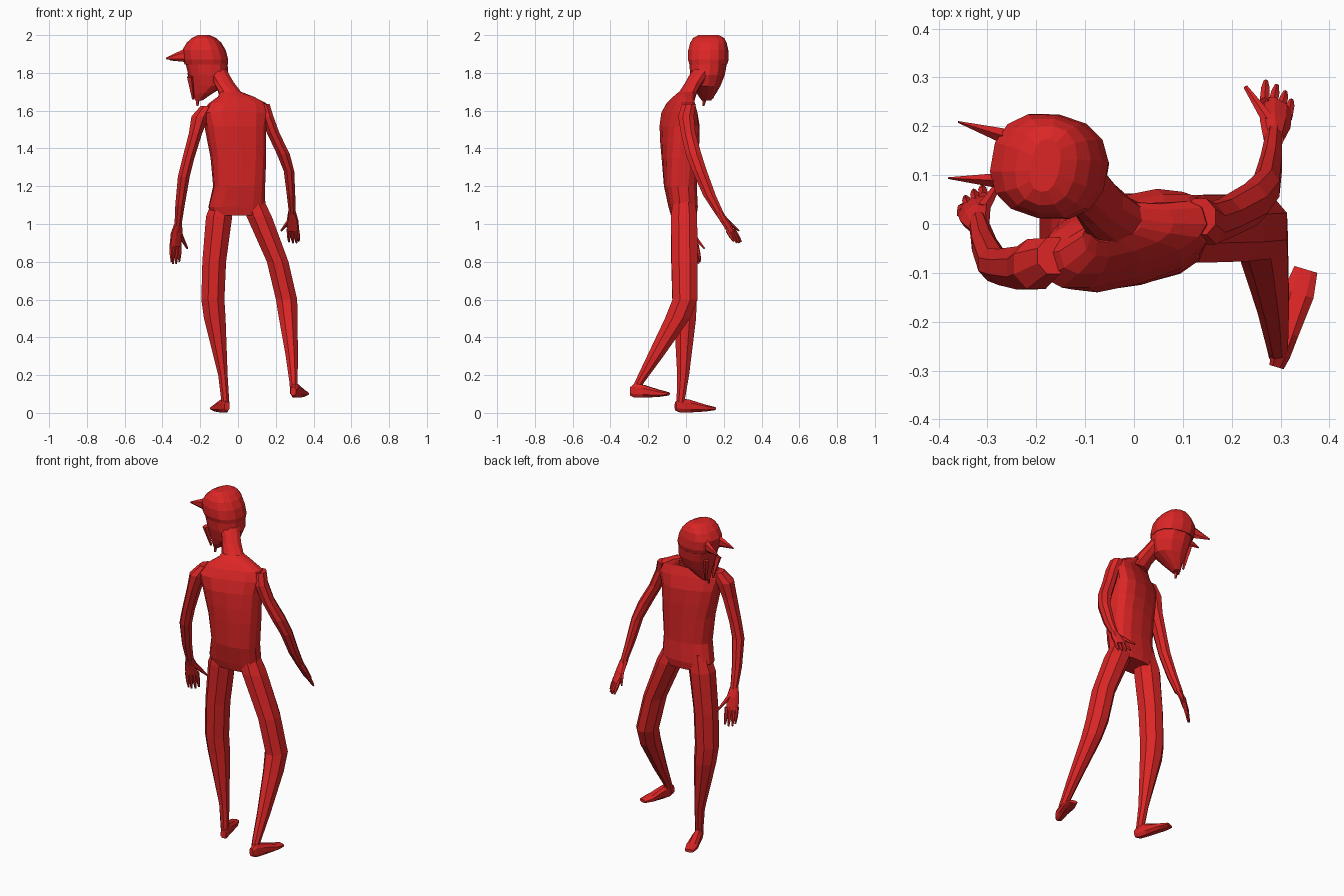
import bpy, bmesh, math
from mathutils import Vector

red = bpy.data.materials.new("flat red")
red.diffuse_color = (0.716, 0.019, 0.019, 1)


def loft(name, rings, n=8, p=1.0):
    """Skin a row of rings; a ring is (centre, half axis u, half axis v)."""
    bm = bmesh.new()
    loops = []
    for c, u, v in rings:
        loop = []
        for i in range(n):
            a = 2 * math.pi * (i + 0.5) / n
            ca, sa = math.cos(a), math.sin(a)
            ca = math.copysign(abs(ca) ** p, ca)
            sa = math.copysign(abs(sa) ** p, sa)
            loop.append(bm.verts.new(Vector(c) + Vector(u) * ca + Vector(v) * sa))
        loops.append(loop)
    for a, b in zip(loops, loops[1:]):
        for i in range(n):
            j = (i + 1) % n
            bm.faces.new((a[i], a[j], b[j], b[i]))
    bm.faces.new(loops[0])
    bm.faces.new(loops[-1])
    bmesh.ops.recalc_face_normals(bm, faces=bm.faces)
    me = bpy.data.meshes.new(name)
    bm.to_mesh(me)
    bm.free()
    me.materials.append(red)
    ob = bpy.data.objects.new(name, me)
    bpy.context.collection.objects.link(ob)
    return ob


def flat(z, x, y, rx, ry, yaw=0):
    """Horizontal oval ring."""
    c, s = math.cos(math.radians(yaw)), math.sin(math.radians(yaw))
    return ((x, y, z), (rx * c, rx * s, 0), (-ry * s, ry * c, 0))


def stack(name, rows, n=8, p=1.0):
    return loft(name, [flat(*r) for r in rows], n, p)


def rod(name, p0, p1, r0, r1, n=6, tall=1.0):
    """Tapered rod between two points; tall stretches its upright axis."""
    p0, p1 = Vector(p0), Vector(p1)
    d = (p1 - p0).normalized()
    side = d.cross(Vector((0, 0, 1))).normalized()
    up = side.cross(d)
    return loft(name, [(p0, side * r0, up * r0 * tall), (p1, side * r1, up * r1 * tall)], n)


def foot(name, heel, toe, z):
    """Wedge foot: tall narrow heel, wide flat toe."""
    h, t = Vector((*heel, 0)), Vector((*toe, 0))
    side = (t - h).normalized().cross(Vector((0, 0, 1)))
    rings = []
    for f, w, lo, hi in ((0, .016, .012, .06), (.12, .022, .0, .08), (.35, .026, .0, .072),
                         (.75, .034, .006, .045), (1, .026, .014, .032)):
        c = h.lerp(t, f) + Vector((0, 0, z + (lo + hi) / 2))
        rings.append((c, side * w, Vector((0, 0, (hi - lo) / 2))))
    loft(name, rings, 8, 0.8)


def hand(name, knuckles, tips, thumb):
    """Four fingers spread between two knuckle ends, plus a thumb."""
    a, b = Vector(knuckles[0]), Vector(knuckles[1])
    for i, tip in enumerate(tips):
        base = a.lerp(b, i / 3)
        mid = base.lerp(Vector(tip), 0.6)
        rod(name + "_finger", base, mid, .011, .010)
        rod(name + "_fingertip", mid, tip, .010, .005)
    rod(name + "_thumb", thumb[0], thumb[1], .015, .005)


# torso, twisted at the shoulders
stack("torso", [
    (1.045, -.005, -.012, .135, .068, 3), (1.09, -.006, -.015, .152, .078, 4),
    (1.2, .006, -.03, .138, .086, 6), (1.35, .002, -.032, .147, .092, 10),
    (1.43, -.006, -.033, .155, .094, 13), (1.52, -.014, -.034, .165, .092, 16),
    (1.59, -.016, -.035, .185, .075, 17), (1.64, -.002, -.028, .155, .055, 17),
    (1.675, -.012, -.012, .095, .045, 17), (1.70, -.04, .005, .055, .038, 17)], 14, .75)
stack("neck", [(1.65, -.02, -.01, .075, .055, 10), (1.70, -.045, .012, .062, .048, 10),
               (1.75, -.075, .045, .055, .048), (1.82, -.115, .09, .055, .055)], 10)

# head, turned to one side and bowed
stack("face", [
    (1.655, -.208, .108, .02, .026, -10), (1.69, -.185, .108, .048, .05, -10),
    (1.73, -.16, .11, .088, .07, -10), (1.79, -.157, .114, .106, .09, -10),
    (1.87, -.17, .118, .112, .1, -10)], 12, .85)
stack("skull_cap", [
    (1.845, -.168, .118, .114, .1, -10), (1.87, -.172, .118, .119, .108, -10),
    (1.92, -.18, .118, .114, .107, -10), (1.96, -.18, .119, .09, .098, -10),
    (1.985, -.18, .12, .062, .083, -10), (2.0, -.182, .12, .03, .055, -10)], 14, .85)

# horns and beard strands
rod("horn", (-.25, .175, 1.895), (-.36, .209, 1.87), .02, .002, 6, 2.1)
rod("horn", (-.26, .088, 1.895), (-.38, .094, 1.876), .02, .002, 6, 2.1)
for start, end in (((-.255, .06, 1.78), (-.238, .088, 1.66)),
                   ((-.25, .165, 1.80), (-.23, .14, 1.665)),
                   ((-.215, .105, 1.70), (-.215, .092, 1.625))):
    rod("beard_strand", start, end, .018, .006, 5)

# arms
stack("left_arm", [
    (1.625, -.165, -.065, .035, .04), (1.57, -.2, -.082, .05, .055),
    (1.48, -.225, -.09, .038, .048), (1.34, -.265, -.088, .034, .04),
    (1.25, -.287, -.083, .034, .036), (1.1, -.307, -.042, .027, .032),
    (.99, -.318, 0, .02, .025)])
stack("right_arm", [
    (1.635, .135, .015, .035, .04), (1.57, .155, .0, .035, .045),
    (1.48, .187, .012, .036, .042), (1.37, .24, .04, .037, .045),
    (1.28, .27, .072, .03, .042), (1.15, .281, .125, .024, .036),
    (1.05, .287, .18, .018, .025)])

# hands
stack("left_palm", [(1.0, -.317, -.003, .022, .02, 35), (.95, -.325, .02, .036, .018, 35),
                    (.88, -.332, .038, .036, .014, 35)])
hand("left_hand", ((-.353, .022, .895), (-.308, .055, .895)),
     ((-.352, .038, .8), (-.345, .055, .79), (-.328, .068, .79), (-.311, .076, .8)),
     ((-.31, .03, .95), (-.268, .097, .87)))
stack("right_palm", [(1.065, .286, .172, .02, .024, -30), (1.015, .289, .205, .034, .022, -30),
                     (.96, .293, .238, .034, .018, -30)])
hand("right_hand", ((.267, .25, .972), (.315, .22, .965)),
     ((.27, .292, .905), (.292, .283, .9), (.31, .27, .9), (.322, .253, .908)),
     ((.277, .21, 1.02), (.229, .28, .965)))

# standing leg and trailing bent leg
stack("left_leg", [
    (1.14, -.085, -.012, .05, .06), (1.04, -.1, -.01, .075, .075),
    (.8, -.126, -.01, .068, .074), (.6, -.133, -.008, .066, .07),
    (.5, -.123, -.005, .062, .063), (.2, -.08, -.015, .027, .034),
    (.05, -.066, -.03, .022, .022)])
stack("right_leg", [
    (1.14, .075, -.012, .06, .06), (1.04, .112, -.01, .072, .075),
    (.8, .21, -.008, .062, .074), (.6, .257, -.005, .061, .072),
    (.5, .266, -.045, .053, .072), (.3, .285, -.163, .035, .047),
    (.16, .294, -.248, .023, .027), (.1, .295, -.267, .02, .02)])
foot("left_foot", (-.058, -.055), (-.126, .15), 0)
foot("right_foot", (.292, -.293), (.352, -.093), .078)
